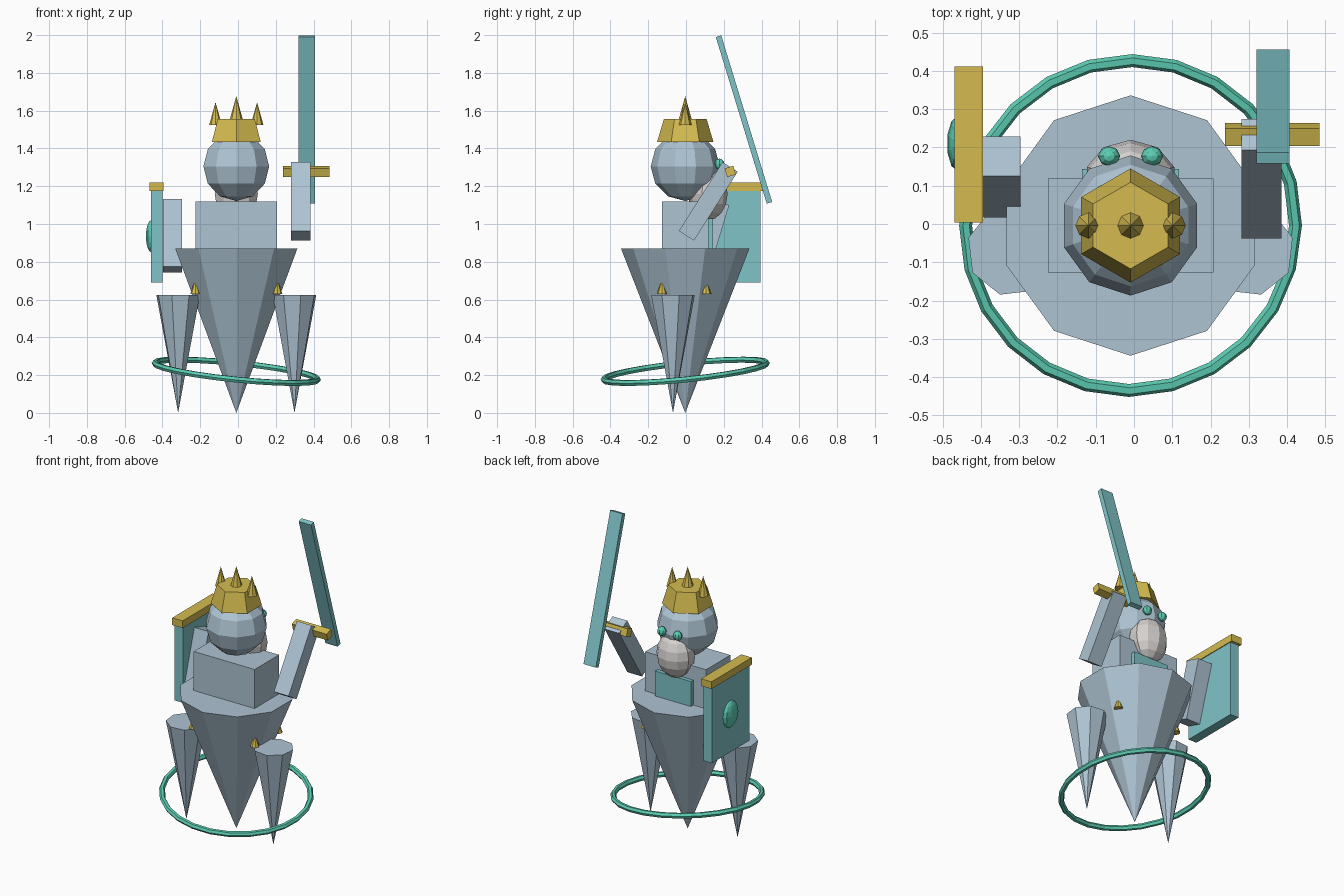
import bpy
from math import radians

cube = bpy.data.objects.get("Cube")
if cube:
    bpy.data.objects.remove(cube, do_unlink=True)


def make_material(name, rgb):
    mat = bpy.data.materials.new(name)
    color = (*rgb, 1.0)
    mat.diffuse_color = color
    mat.use_nodes = True
    mat.node_tree.nodes["Principled BSDF"].inputs["Base Color"].default_value = color
    return mat


STEEL = make_material("pale steel", (0.42, 0.55, 0.65))
CYAN = make_material("cyan glass", (0.21, 0.55, 0.58))
GOLD = make_material("gold", (0.66, 0.50, 0.08))
GREEN = make_material("sea green", (0.11, 0.62, 0.46))
BONE = make_material("bone white", (0.67, 0.645, 0.63))

CX, CY = -0.009, -0.004   # body axis


def finish(name, mat):
    obj = bpy.context.object
    obj.name = name
    obj.data.materials.append(mat)
    return obj


def box(name, mat, center, size, tilt=0):
    """Box tilted about x by degrees."""
    bpy.ops.mesh.primitive_cube_add(size=1, location=center,
                                    rotation=(radians(tilt), 0, 0))
    bpy.context.object.scale = size
    return finish(name, mat)


def cone(name, mat, x, y, z0, z1, r0, r1, sides, turn=0):
    """Upright cone or frustum from z0 to z1."""
    bpy.ops.mesh.primitive_cone_add(vertices=sides, radius1=r0, radius2=r1,
                                    depth=z1 - z0, location=(x, y, (z0 + z1) / 2),
                                    rotation=(0, 0, radians(turn)))
    return finish(name, mat)


def ball(name, mat, center, radii, segments=10, rings=6):
    bpy.ops.mesh.primitive_uv_sphere_add(segments=segments, ring_count=rings,
                                         radius=1, location=center)
    bpy.context.object.scale = radii
    return finish(name, mat)


# Tapered lower body and torso
cone("lower_body", STEEL, CX, CY, 0, 0.87, 0, 0.34, 10)
box("torso", STEEL, (CX, CY, 0.985), (0.432, 0.246, 0.27))
box("chest_plate", CYAN, (CX, 0.13, 0.95), (0.253, 0.028, 0.16))

# Side spikes, gold studs and eyes, mirrored across the body axis
for side, label in ((1, "left"), (-1, "right")):
    cone(label + "_leg_spike", STEEL, CX + side * 0.308, -0.069,
         0, 0.625, 0, 0.12, 8, side * 16)
    for dy, place in ((-0.117, "front"), (0.117, "back")):
        cone(f"{place}_{label}_stud", GOLD, CX + side * 0.217, CY + dy - 0.006,
             0.63, 0.685, 0.027, 0.008, 8)
    ball(label + "_eye", GREEN, (CX + side * 0.056, 0.177, 1.317),
         (0.029, 0.026, 0.029), 8, 6)

# Tilted floating ring
bpy.ops.mesh.primitive_torus_add(major_segments=24, minor_segments=6,
                                 major_radius=0.433, minor_radius=0.017,
                                 location=(CX, CY, 0.22),
                                 rotation=(radians(5.8), radians(5.8), 0))
finish("floating_ring", GREEN)

# Head and face
ball("head", STEEL, (CX, CY, 1.305), (0.183, 0.183, 0.183))
ball("face", BONE, (CX, 0.117, 1.16), (0.12, 0.103, 0.14), 10, 8)

# Crown with three points
cone("crown", GOLD, CX, CY, 1.435, 1.556, 0.149, 0.113, 6)
for dx, base in ((-0.11, 1.523), (0, 1.555), (0.11, 1.523)):
    cone("crown_point", GOLD, CX + dx, CY, base, base + 0.122, 0.034, 0, 8)

# Arms
box("left_arm", STEEL, (0.333, 0.118, 1.12), (0.104, 0.095, 0.432), -32.4)
box("right_arm", STEEL, (-0.347, 0.123, 0.938), (0.1, 0.108, 0.372), -17)

# Sword
box("sword_blade", CYAN, (0.363, 0.307, 1.553), (0.087, 0.03, 0.922), 17)
box("sword_guard", GOLD, (0.361, 0.234, 1.278), (0.246, 0.048, 0.048), 17)

# Shield
box("shield", CYAN, (-0.43, 0.205, 0.935), (0.06, 0.38, 0.49))
box("shield_rim", GOLD, (-0.432, 0.208, 1.197), (0.074, 0.407, 0.046))
ball("shield_boss", GREEN, (-0.459, 0.21, 0.935), (0.03, 0.073, 0.085), 10, 8)
